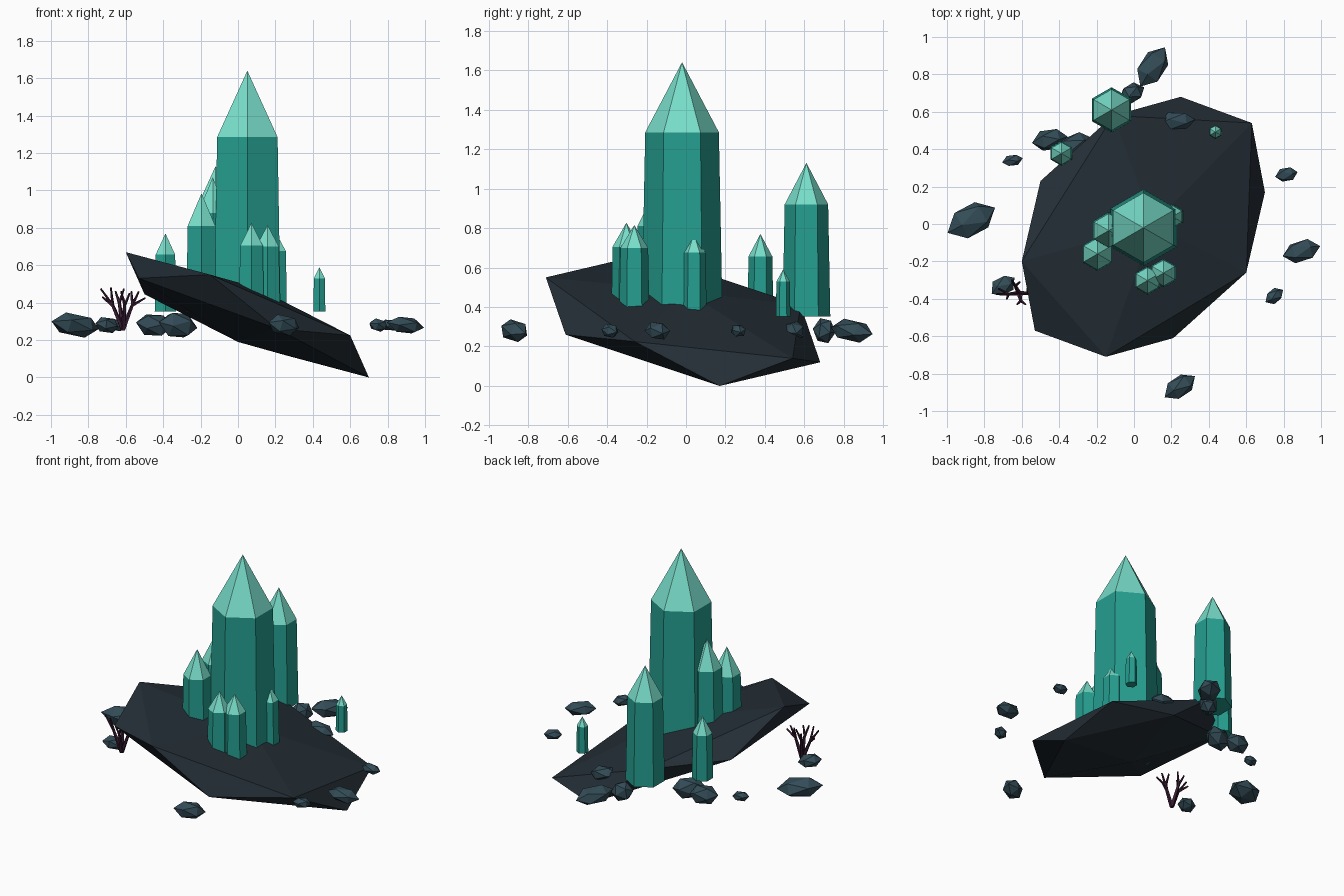
import bpy, bmesh, math
from mathutils import Vector, Matrix, Euler

cube = bpy.data.objects.get("Cube")
if cube:
    bpy.data.objects.remove(cube, do_unlink=True)


def material(name, rgb):
    m = bpy.data.materials.new(name)
    m.use_nodes = True
    m.diffuse_color = (*rgb, 1)
    m.node_tree.nodes["Principled BSDF"].inputs["Base Color"].default_value = (*rgb, 1)
    return m


SLAB = material("dark slate", (.017, .027, .036))
STONE = material("blue grey stone", (.033, .072, .095))
TEAL = material("teal crystal", (.019, .345, .28))
MINT = material("mint crystal tip", (.19, .73, .59))
PLUM = material("dark plum", (.04, .012, .033))


def add_mesh(name, bm, *mats):
    bmesh.ops.recalc_face_normals(bm, faces=bm.faces)
    me = bpy.data.meshes.new(name)
    bm.to_mesh(me)
    bm.free()
    for m in mats:
        me.materials.append(m)
    ob = bpy.data.objects.new(name, me)
    bpy.context.collection.objects.link(ob)
    return ob


# Tilted slab: a squashed twenty-sided solid, half its corners mirrored through the centre
centre = Vector((.05, -.015, .335))
corners = [(.25, .68, .12), (.63, .54, .14), (.70, .17, 0),
           (.60, -.26, .225), (.21, -.61, .26), (0, -.025, .19)]
bm = bmesh.new()
for c in corners:
    bm.verts.new(c)
    bm.verts.new(2 * centre - Vector(c))
bmesh.ops.convex_hull(bm, input=bm.verts)
add_mesh("slab", bm, SLAB)


# Crystals: tapered six-sided columns with pointed tips
def crystal(name, x, y, radius, shoulder, apex, base=.352):
    bm = bmesh.new()
    rings = []
    for r, z in ((radius, base), (radius * .91, shoulder)):
        angles = [math.radians(30 + 60 * i) for i in range(6)]
        rings.append([bm.verts.new((x + r * math.cos(a), y + r * math.sin(a), z))
                      for a in angles])
    low, high = rings
    tip = bm.verts.new((x, y, apex))
    bm.faces.new(low[::-1])
    for i in range(6):
        j = (i + 1) % 6
        bm.faces.new((low[i], low[j], high[j], high[i]))
        bm.faces.new((high[i], high[j], tip)).material_index = 1
    add_mesh(name, bm, TEAL, MINT)


crystal("main_crystal", .05, -.02, .205, 1.285, 1.64)
crystal("back_crystal", -.12, .61, .121, .92, 1.13)
crystal("right_tall_crystal", -.135, -.035, .1, .88, 1.07)
crystal("right_short_crystal", -.195, -.16, .094, .81, .985)
crystal("left_crystal", .205, .04, .065, .675, .77)
crystal("front_crystal_a", .072, -.302, .077, .705, .827)
crystal("front_crystal_b", .158, -.262, .077, .7, .815)
crystal("floating_crystal", -.388, .377, .066, .657, .77)
crystal("tiny_crystal", .435, .492, .037, .53, .59)


# Floating stones: x, y, half length, half width, half height, heading in degrees
stones = [(-.87, .02, .145, .09, .066, 28), (-.65, .34, .057, .033, .034, 12),
          (-.45, .45, .098, .062, .066, 10), (-.32, .42, .11, .065, .075, 20),
          (-.01, .7, .072, .055, .068, 25), (.10, .84, .125, .075, .06, 58),
          (.23, .55, .098, .055, .05, 5), (.815, .265, .062, .04, .033, 12),
          (.895, -.145, .105, .062, .048, 15), (.75, -.385, .058, .04, .037, 35),
          (.245, -.87, .1, .06, .058, 35), (-.70, -.33, .075, .055, .045, 35)]
for i, (x, y, length, width, height, heading) in enumerate(stones):
    bm = bmesh.new()
    bmesh.ops.create_icosphere(bm, subdivisions=1, radius=1)
    bm.transform(Matrix.LocRotScale(
        Vector((x, y, .28)),
        Euler((0, math.radians(8), math.radians(heading))),
        Vector((length, width, height)))
        @ Matrix.Rotation(math.pi / 2, 4, "Y") @ Matrix.Rotation(i, 4, "Z"))
    add_mesh(f"stone_{i + 1}", bm, STONE)


# Dead shrub: tapered five-sided twigs fanning out from one root
def twig(bm, start, end, r0, r1):
    a, b = Vector(start), Vector(end)
    d = b - a
    bmesh.ops.create_cone(
        bm, cap_ends=True, segments=5, radius1=r0, radius2=r1, depth=d.length,
        matrix=Matrix.Translation((a + b) / 2) @ d.to_track_quat("Z", "Y").to_matrix().to_4x4())


bm = bmesh.new()
root = (-.615, -.37, .255)
# each branch: fork point, then the twig ends that leave it
branches = [((-.67, -.375, .385), [(-.735, -.375, .475), (-.725, -.345, .43), (-.68, -.40, .48)]),
            ((-.635, -.33, .40), [(-.655, -.30, .46), (-.61, -.31, .475)]),
            ((-.605, -.41, .39), [(-.625, -.43, .46), (-.58, -.43, .45)]),
            ((-.565, -.37, .385), [(-.53, -.365, .46), (-.495, -.375, .425), (-.57, -.345, .46)])]
for fork, ends in branches:
    twig(bm, root, fork, .014, .009)
    for end in ends:
        twig(bm, fork, end, .009, .005)
add_mesh("dead_shrub", bm, PLUM)
